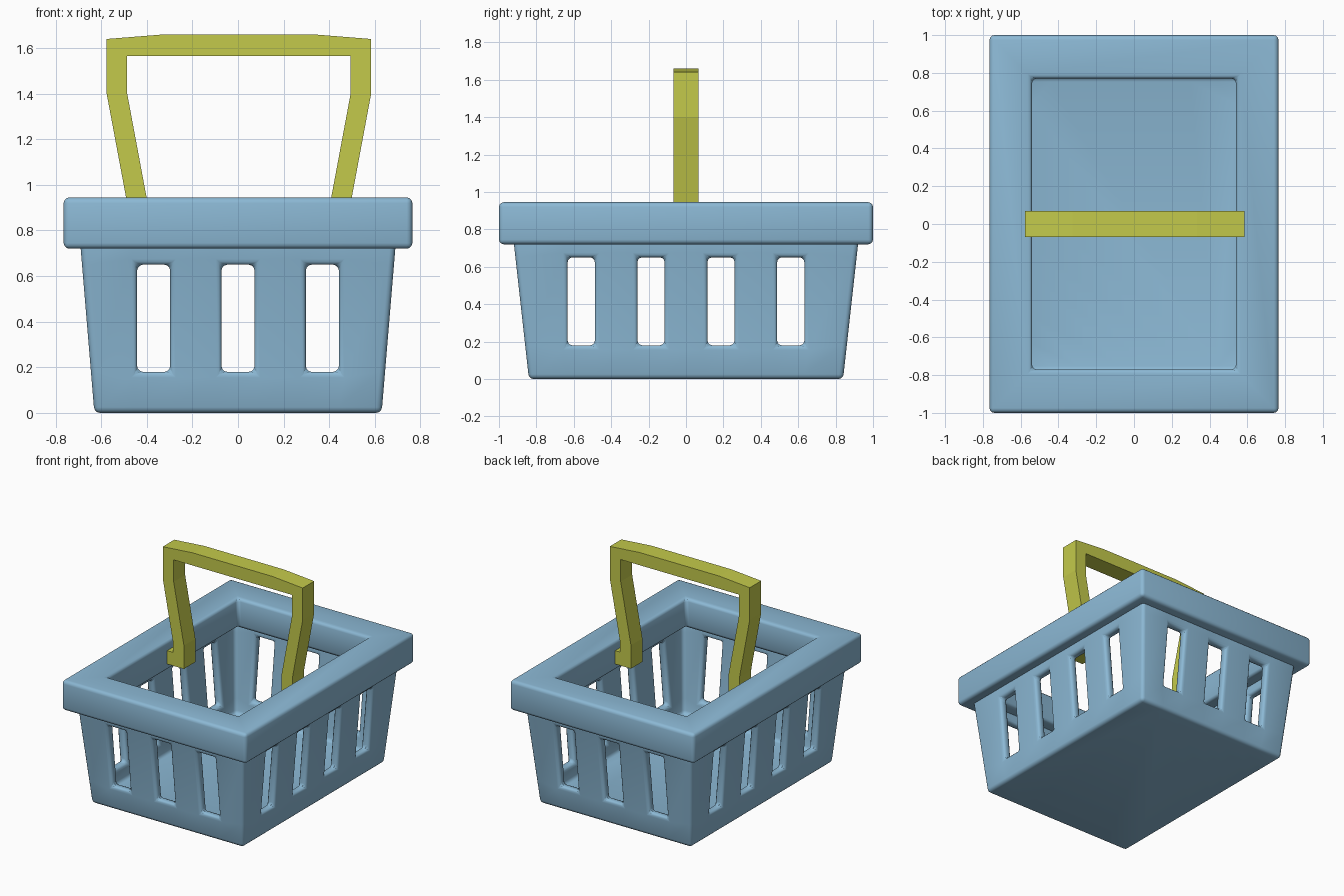
import bpy, bmesh, math

if "Cube" in bpy.data.objects:
    bpy.data.objects.remove(bpy.data.objects["Cube"])

def material(name, color):
    m = bpy.data.materials.new(name)
    m.diffuse_color = (*color, 1)
    m.use_nodes = True
    m.node_tree.nodes["Principled BSDF"].inputs["Base Color"].default_value = m.diffuse_color
    return m

BLUE = material("basket_blue", (0.26, 0.48, 0.66))
YELLOW = material("handle_yellow", (0.55, 0.59, 0.07))

def finish(name, bm, mat, bevel=0):
    bmesh.ops.recalc_face_normals(bm, faces=bm.faces)
    me = bpy.data.meshes.new(name)
    bm.to_mesh(me)
    bm.free()
    ob = bpy.data.objects.new(name, me)
    me.materials.append(mat)
    bpy.context.collection.objects.link(ob)
    if bevel:
        bpy.ops.object.select_all(action='DESELECT')
        bpy.context.view_layer.objects.active = ob
        ob.select_set(True)
        mod = ob.modifiers.new("rounding", 'BEVEL')
        mod.width, mod.segments = bevel, 3
        mod.limit_method, mod.angle_limit = 'ANGLE', math.radians(30)
        bpy.ops.object.modifier_apply(modifier=mod.name)
        bpy.ops.object.shade_smooth_by_angle(angle=math.radians(35))
    return ob

# Basket body: tapered double-layer shell with slots in every wall
WALL = 0.07
def cuts(centres, width):
    return [c + s * width / 2 for c in centres for s in (-1, 1)]
CX = cuts((-0.37, 0, 0.37), 0.145)
CY = cuts((-0.56, -0.187, 0.187, 0.56), 0.145)
ROWS = (0, 0.18, 0.65, 0.84)

def ring(bm, z, inset):
    hx = 0.63 + 0.06 * z / 0.72 - inset
    hy = 0.84 + 0.08 * z / 0.72 - inset
    pts = [(x, -hy) for x in [-hx] + CX] + [(hx, y) for y in [-hy] + CY]
    pts += [(-x, -y) for x, y in pts]
    return [bm.verts.new((x, y, z)) for x, y in pts]

bm = bmesh.new()
outer = [ring(bm, z, 0) for z in ROWS]
inner = [ring(bm, z or WALL, WALL) for z in ROWS]
n = len(outer[0])
side = [k for k in range(len(CX) + 1)] + [k for k in range(len(CY) + 1)]
side *= 2
for r in range(3):
    for j in range(n):
        k = (j + 1) % n
        corners = ((r, j), (r, k), (r + 1, k), (r + 1, j))
        if r == 1 and side[j] % 2:
            # slot jambs join the two layers
            for a, b in zip(corners, corners[1:] + corners[:1]):
                bm.faces.new([outer[a[0]][a[1]], outer[b[0]][b[1]],
                              inner[b[0]][b[1]], inner[a[0]][a[1]]])
        else:
            bm.faces.new([outer[a][b] for a, b in corners])
            bm.faces.new([inner[a][b] for a, b in reversed(corners)])
for j in range(n):
    k = (j + 1) % n
    bm.faces.new([outer[3][j], outer[3][k], inner[3][k], inner[3][j]])
bm.faces.new(outer[0][::-1])
bm.faces.new(inner[0])
finish("basket_body", bm, BLUE, 0.025)

# Rim: thick rectangular collar
bm = bmesh.new()
loops = [[bm.verts.new((sx * hx, sy * hy, z)) for sx, sy in ((-1, -1), (1, -1), (1, 1), (-1, 1))]
         for hx, hy, z in ((0.765, 1, 0.72), (0.765, 1, 0.945), (0.54, 0.77, 0.945), (0.54, 0.77, 0.72))]
for i in range(4):
    a, b = loops[i], loops[(i + 1) % 4]
    for j in range(4):
        k = (j + 1) % 4
        bm.faces.new((a[j], a[k], b[k], b[j]))
finish("basket_rim", bm, BLUE, 0.025)

# Handle: flat-faced bent bar with feet seated in the rim
half = [(0.33, 1.66), (0.58, 1.64), (0.58, 1.40), (0.495, 0.945), (0.495, 0.87), (0.57, 0.87),
        (0.57, 0.77), (0.405, 0.77), (0.405, 0.945), (0.49, 1.40), (0.49, 1.565)]
profile = half + [(-x, z) for x, z in reversed(half)]
bm = bmesh.new()
face = bm.faces.new([bm.verts.new((x + 0.004, -0.068, z)) for x, z in profile])
ext = bmesh.ops.extrude_face_region(bm, geom=[face])
bmesh.ops.translate(bm, vec=(0, 0.136, 0),
                    verts=[v for v in ext["geom"] if isinstance(v, bmesh.types.BMVert)])
finish("carry_handle", bm, YELLOW)
